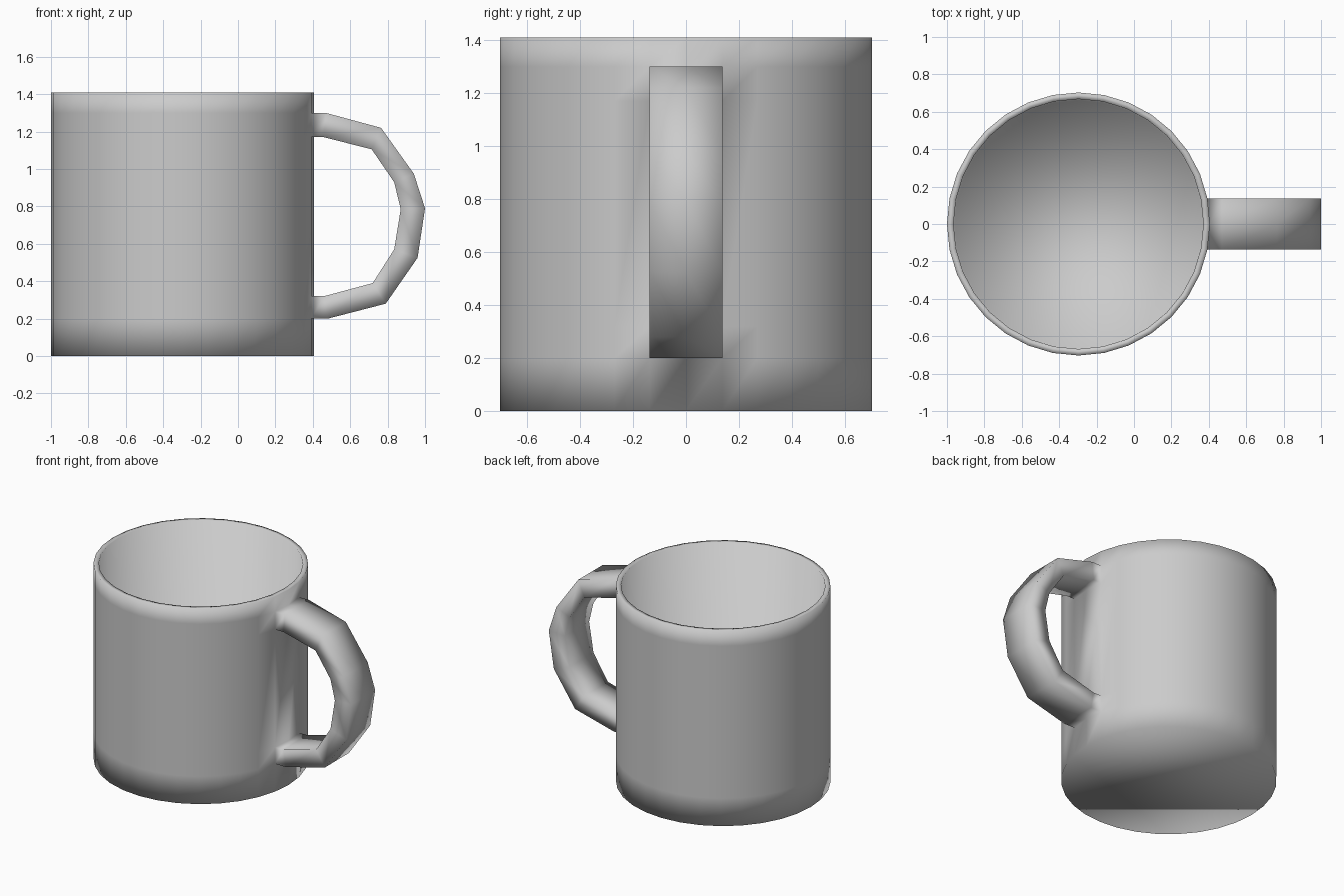
import bpy
import bmesh
from math import cos, sin, tau

if "Cube" in bpy.data.objects:
    bpy.data.objects.remove(bpy.data.objects["Cube"], do_unlink=True)

SIDES = 32
CENTRE_X = -0.297
RADIUS = 0.703
HALF_WIDTH = RADIUS * sin(tau / SIDES)

bm = bmesh.new()


def cup_ring(radius, z):
    return [bm.verts.new((CENTRE_X + radius * cos(tau * i / SIDES),
                          radius * sin(tau * i / SIDES), z)) for i in range(SIDES)]


def bridge(lower, upper, skip=()):
    n = len(lower)
    for i in range(n):
        if i not in skip:
            j = (i + 1) % n
            bm.faces.new((lower[i], lower[j], upper[j], upper[i]))


# Cup wall, rim, lining and floor; two openings are left for the handle
outer = [cup_ring(RADIUS, z) for z in (0, 0.2, 0.32, 1.17, 1.3, 1.41)]
openings = (0, SIDES - 1)
for k in range(len(outer) - 1):
    bridge(outer[k], outer[k + 1], openings if k in (1, 3) else ())
lip = cup_ring(0.668, 1.41)
floor = cup_ring(0.66, 0.04)
bridge(outer[-1], lip)
bridge(lip, floor)
bm.faces.new(floor)
bm.faces.new(outer[0][::-1])


# Handle: sections of six points swept between the openings
def opening_section(outside, inside):
    return [outside[i] for i in (-1, 0, 1)] + [inside[i] for i in (1, 0, -1)]


def handle_section(ox, oz, ix, iz):
    across = (-HALF_WIDTH, 0, HALF_WIDTH)
    return ([bm.verts.new((ox, y, oz)) for y in across]
            + [bm.verts.new((ix, y, iz)) for y in across[::-1]])


# Outer x, z and inner x, z of each section
path = [(0.47, 1.3, 0.46, 1.17), (0.765, 1.22, 0.715, 1.105),
        (0.94, 0.975, 0.835, 0.93), (1.0, 0.79, 0.87, 0.785),
        (0.96, 0.525, 0.835, 0.57), (0.79, 0.28, 0.72, 0.39),
        (0.48, 0.2, 0.46, 0.32)]
sections = [opening_section(outer[4], outer[3])]
sections += [handle_section(*p) for p in path]
sections.append(opening_section(outer[1], outer[2]))
for a, b in zip(sections, sections[1:]):
    bridge(a, b)

bmesh.ops.recalc_face_normals(bm, faces=bm.faces[:])
for face in bm.faces:
    face.smooth = True
mesh = bpy.data.meshes.new("mug")
bm.to_mesh(mesh)
bm.free()

# Single ceramic colour
ceramic = bpy.data.materials.new("light grey ceramic")
ceramic.use_nodes = True
colour = (0.6, 0.6, 0.6, 1)
ceramic.diffuse_color = colour
ceramic.node_tree.nodes["Principled BSDF"].inputs["Base Color"].default_value = colour
mesh.materials.append(ceramic)
bpy.context.collection.objects.link(bpy.data.objects.new("mug", mesh))
